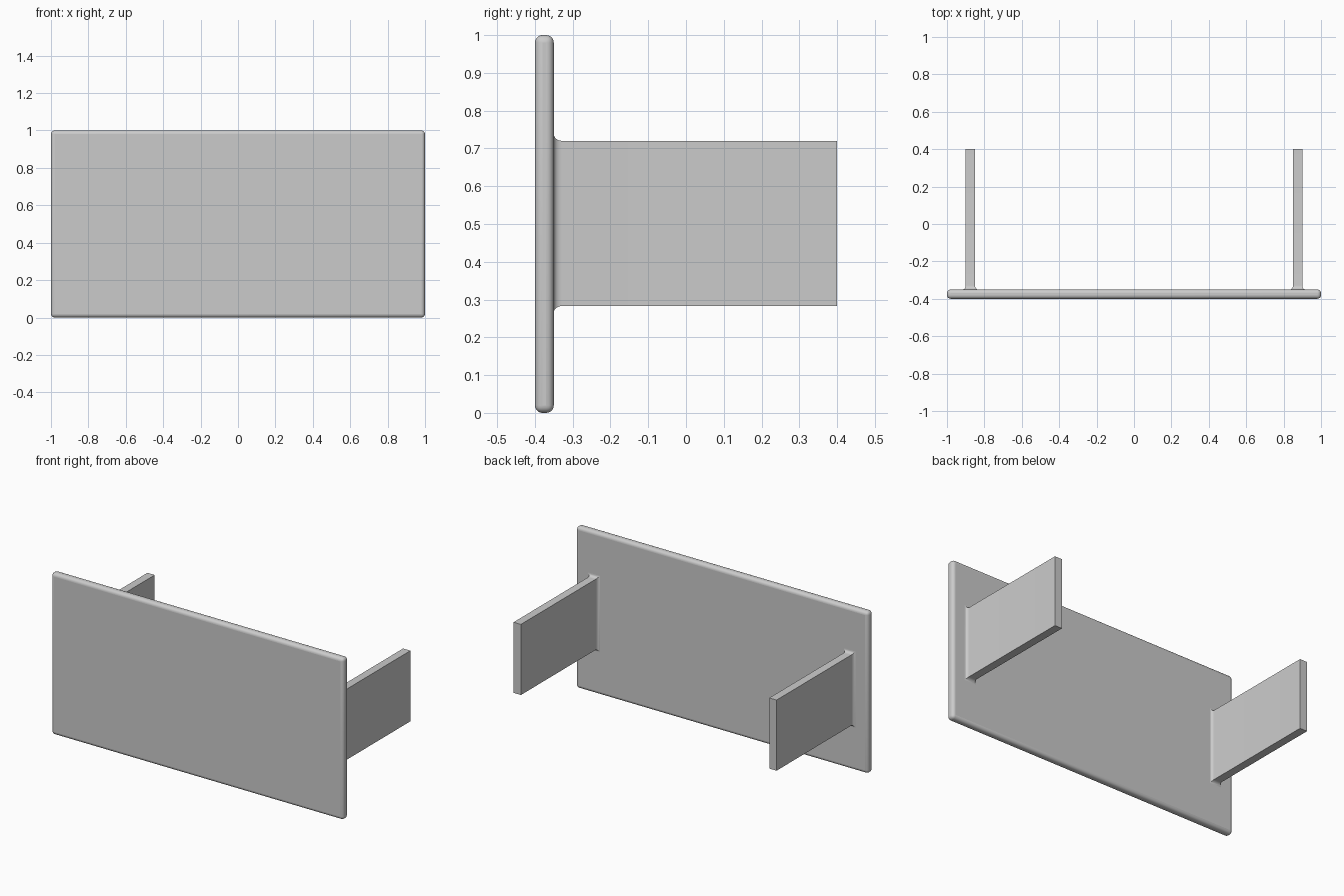
import bpy, bmesh, math

if "Cube" in bpy.data.objects:
    bpy.data.objects.remove(bpy.data.objects["Cube"])


def finish(bm, name):
    bmesh.ops.recalc_face_normals(bm, faces=bm.faces)
    mesh = bpy.data.meshes.new(name)
    bm.to_mesh(mesh)
    bm.free()
    obj = bpy.data.objects.new(name, mesh)
    bpy.context.collection.objects.link(obj)
    return obj


def smooth(obj):
    bpy.ops.object.select_all(action='DESELECT')
    obj.select_set(True)
    bpy.context.view_layer.objects.active = obj
    bpy.ops.object.shade_smooth_by_angle(angle=math.radians(35))


# Front panel: thin slab with rounded edges
bm = bmesh.new()
bmesh.ops.create_cube(bm, size=1)
bmesh.ops.scale(bm, vec=(2, 0.05, 1), verts=bm.verts)
bmesh.ops.translate(bm, vec=(0, -0.375, 0.5), verts=bm.verts)
panel = finish(bm, "front_panel")
bev = panel.modifiers.new("rounded_edges", 'BEVEL')
bev.width = 0.02
bev.segments = 5
smooth(panel)

# Side arms: straight plate with a fillet where it meets the panel
X0, X1, Z0, Z1 = 0.85, 0.90, 0.283, 0.72
Y_PANEL, Y_END = -0.35, 0.40
RX, RY, RZ = 0.015, 0.022, 0.018
STEPS = 6
sections = [(Y_PANEL - 0.004, 1.0)]
for i in range(STEPS + 1):
    t = math.pi / 2 * i / STEPS
    sections.append((Y_PANEL + RY * (1 - math.cos(t)), 1 - math.sin(t)))
sections.append((Y_END, 0.0))

bm = bmesh.new()
rings = []
for y, k in sections:
    dx, dz = RX * k, RZ * k
    rings.append([bm.verts.new(p) for p in (
        (X0 - dx, y, Z0 - dz), (X1 + dx, y, Z0 - dz),
        (X1 + dx, y, Z1 + dz), (X0 - dx, y, Z1 + dz))])
for a, b in zip(rings, rings[1:]):
    for i in range(4):
        j = (i + 1) % 4
        bm.faces.new((a[i], a[j], b[j], b[i]))
bm.faces.new(rings[0])
bm.faces.new(rings[-1])
arms = finish(bm, "side_arms")
arms.modifiers.new("mirror", 'MIRROR').use_axis = (True, False, False)
smooth(arms)
